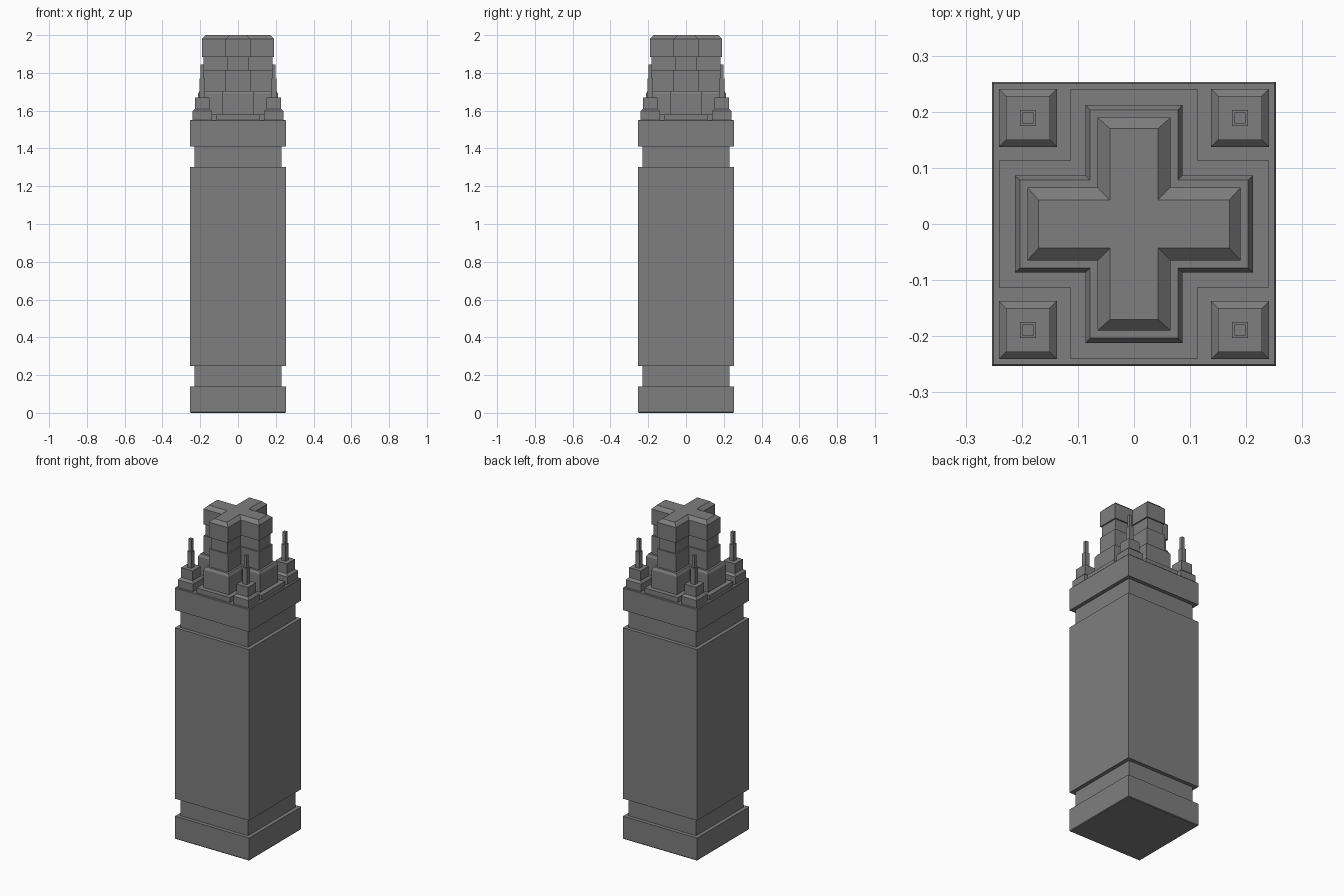
import bpy, bmesh

if "Cube" in bpy.data.objects:
    bpy.data.objects.remove(bpy.data.objects["Cube"])

# dark grey stone
stone = bpy.data.materials.new("dark_stone")
stone.diffuse_color = (.21, .21, .21, 1)
stone.use_nodes = True
stone.node_tree.nodes["Principled BSDF"].inputs["Base Color"].default_value = stone.diffuse_color


def square(h):
    return [(-h, -h), (h, -h), (h, h), (-h, h)]


def cross(reach, w):
    # plus-shaped outline: arm reach and arm half width
    quarter = [(w, -reach), (w, -w), (reach, -w)]
    pts = []
    for _ in range(4):
        pts += quarter
        quarter = [(-y, x) for x, y in quarter]
    return pts


def loft(name, rings, offset=(0, 0)):
    # rings: (outline, z) from bottom to top, closed at both ends
    bm = bmesh.new()
    loops = [[bm.verts.new((x + offset[0], y + offset[1], z)) for x, y in o]
             for o, z in rings]
    for a, b in zip(loops, loops[1:]):
        n = len(a)
        for i in range(n):
            j = (i + 1) % n
            bm.faces.new((a[i], a[j], b[j], b[i]))
    bm.faces.new(loops[0][::-1])
    bm.faces.new(loops[-1])
    bmesh.ops.recalc_face_normals(bm, faces=bm.faces)
    me = bpy.data.meshes.new(name)
    bm.to_mesh(me)
    bm.free()
    me.materials.append(stone)
    ob = bpy.data.objects.new(name, me)
    bpy.context.collection.objects.link(ob)
    return ob


# square pillar with two recessed necks
pillar = [(.25, 0), (.253, .004), (.253, .14), (.23, .14), (.23, .248),
          (.253, .248), (.253, 1.302), (.23, 1.302), (.23, 1.411),
          (.253, 1.411), (.253, 1.547), (.2505, 1.55)]
loft("pillar", [(square(h), z) for h, z in pillar])

# cross-shaped tower: plinth, flared foot, shaft, collar, chamfered cap
tower = [(.241, .113, 1.55), (.241, .113, 1.58), (.212, .086, 1.58),
         (.212, .086, 1.69), (.203, .078, 1.705), (.19, .065, 1.705),
         (.19, .065, 1.815), (.182, .057, 1.815), (.182, .057, 1.885),
         (.19, .065, 1.885), (.19, .065, 1.98), (.17, .043, 2.0)]
loft("cross_tower", [(cross(r, w), z) for r, w, z in tower])

# stepped pinnacle on each corner
pinnacle = [(.052, 1.55), (.052, 1.597), (.039, 1.61), (.039, 1.67),
            (.0145, 1.67), (.0145, 1.77), (.0095, 1.77), (.0095, 1.845)]
for sx in (-1, 1):
    for sy in (-1, 1):
        loft("corner_pinnacle", [(square(h), z) for h, z in pinnacle],
             (sx * .189, sy * .189))
